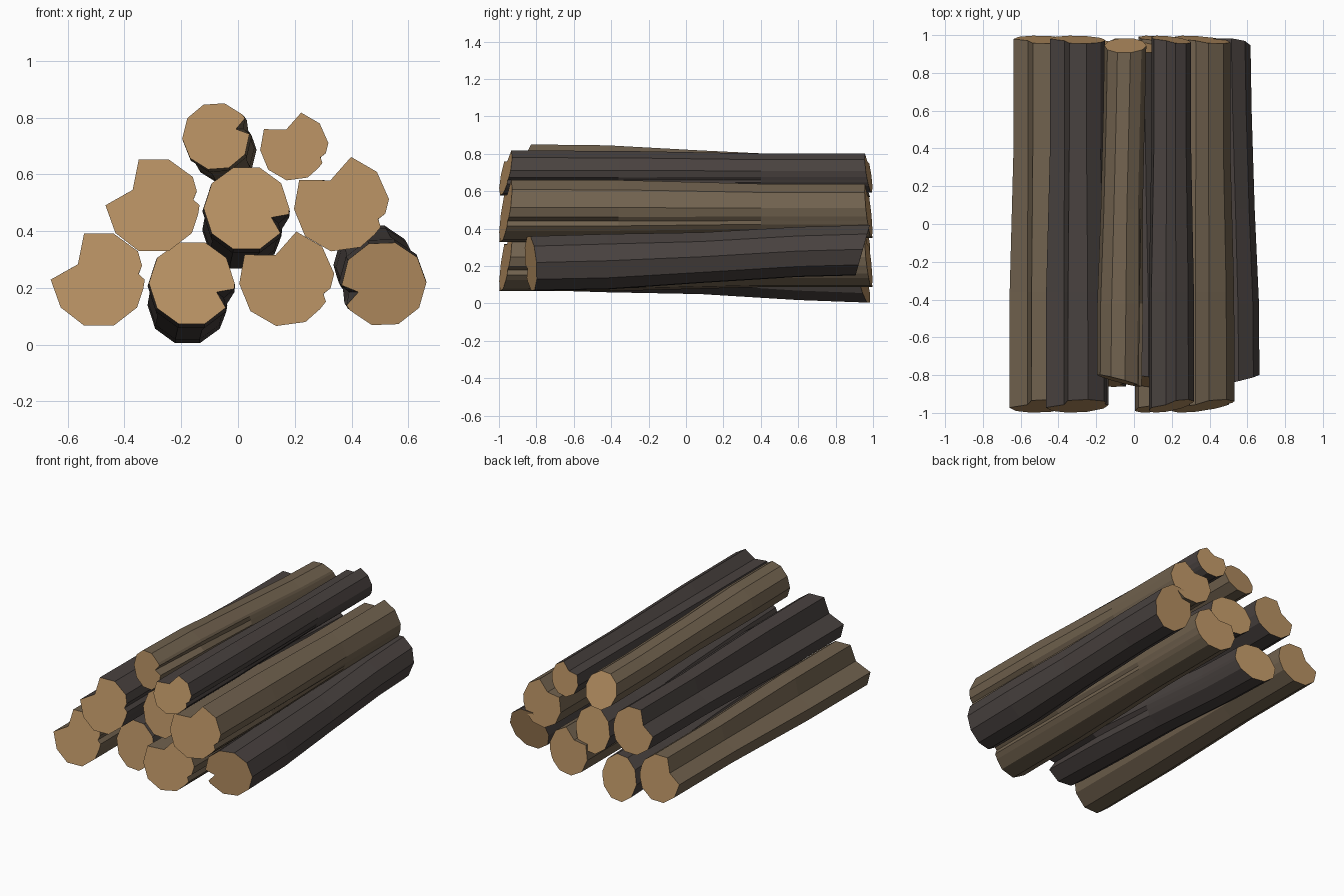
import bpy, bmesh
from math import radians, cos, sin

if "Cube" in bpy.data.objects:
    bpy.data.objects.remove(bpy.data.objects["Cube"])

def material(name, rgb):
    m = bpy.data.materials.new(name)
    m.diffuse_color = (*rgb, 1)
    m.use_nodes = True
    m.node_tree.nodes["Principled BSDF"].inputs["Base Color"].default_value = m.diffuse_color
    return m

BROWN = material("brown bark", (0.165, 0.122, 0.077))
DARK = material("dark bark", (0.066, 0.054, 0.050))
WOOD = material("cut wood", (0.48, 0.285, 0.125))

# Cross-sections: (angle, radius at the front, radius at the back), ten-sided with notches
SPLIT = [(180, 1, 1), (144, .54, .6), (108, 1, 1), (72, 1, 1), (36, 1, 1), (18, .94, .97),
         (8, .83, .96), (0, .95, .97), (-12, .94, .97), (-36, .98, 1), (-72, 1, 1),
         (-108, 1, 1), (-144, .98, 1)]
ROUND = [(180, 1, 1), (144, 1, 1), (108, 1, 1), (72, 1, 1), (36, 1, 1), (0, 1, 1),
         (-8, 1, .99), (-20, .62, .97), (-36, .98, 1), (-72, 1, 1), (-108, 1, 1), (-144, 1, 1)]

# Log kinds: rings are (y, scale, drift x, drift z, notch fade); tilts slope the end cuts
STRAIGHT = dict(section=SPLIT, front=(.008, .034), back=(-.004, -.024),
                rings=[(-.964, 1, 0, 0, 0), (-.36, .99, 0, 0, .1),
                       (.4, .87, 0, 0, .9), (.976, .87, 0, 0, 1)])
BENT = dict(section=ROUND, front=(-.018, .028), back=(-.026, -.034),
            rings=[(-.83, 1, 0, 0, 0), (-.42, 1.02, -.01, -.07, .5),
                   (.08, .93, -.05, -.22, 1), (.6, .92, -.10, -.44, 1),
                   (.945, .93, -.10, -.52, 1)])

def log(name, kind, x, z, radius, turn, bark):
    bm = bmesh.new()
    t = radians(turn)
    rings, n = kind["rings"], len(kind["section"])

    def vert(u, w, y):
        return bm.verts.new((x + radius * (u * cos(t) - w * sin(t)), y,
                             z + radius * (u * sin(t) + w * cos(t))))

    loops, centres = [], []
    for i, (y, s, dx, dz, fade) in enumerate(rings):
        gx, gz = (kind["front"] if i == 0 else
                  kind["back"] if i == len(rings) - 1 else (0, 0))
        loop = []
        for a, r0, r1 in kind["section"]:
            r = s * (r0 + (r1 - r0) * fade)
            u, w = r * cos(radians(a)), r * sin(radians(a))
            loop.append(vert(u + dx, w + dz, y + gx * u + gz * w))
        loops.append(loop)
        if i in (0, len(rings) - 1):
            centres.append(vert(dx, dz, y))
    # bark sides
    for a, b in zip(loops, loops[1:]):
        for k in range(n):
            bm.faces.new((a[k], a[(k + 1) % n], b[(k + 1) % n], b[k]))
    # cut ends
    for loop, c in ((loops[0], centres[0]), (loops[-1], centres[1])):
        for k in range(n):
            bm.faces.new((loop[k], loop[(k + 1) % n], c)).material_index = 1
    bmesh.ops.recalc_face_normals(bm, faces=bm.faces)
    me = bpy.data.meshes.new(name)
    bm.to_mesh(me)
    bm.free()
    me.materials.append(bark)
    me.materials.append(WOOD)
    bpy.context.collection.objects.link(bpy.data.objects.new(name, me))

# bottom row
log("bottom_log_1", STRAIGHT, -.49, .229, .17, 0, BROWN)
log("bottom_log_2", BENT, -.163, .217, .151, 0, DARK)
log("bottom_log_3", STRAIGHT, .17, .232, .17, -30, BROWN)
log("bottom_log_4", BENT, .513, .214, .151, -142, DARK)
# middle row
log("middle_log_1", STRAIGHT, -.297, .491, .17, 0, DARK)
log("middle_log_2", BENT, .03, .48, .151, 0, DARK)
log("middle_log_3", STRAIGHT, .363, .495, .17, -30, BROWN)
# top row
log("top_log_1", BENT, -.077, .734, .12, 40, BROWN)
log("top_log_2", STRAIGHT, .197, .698, .122, -30, DARK)
